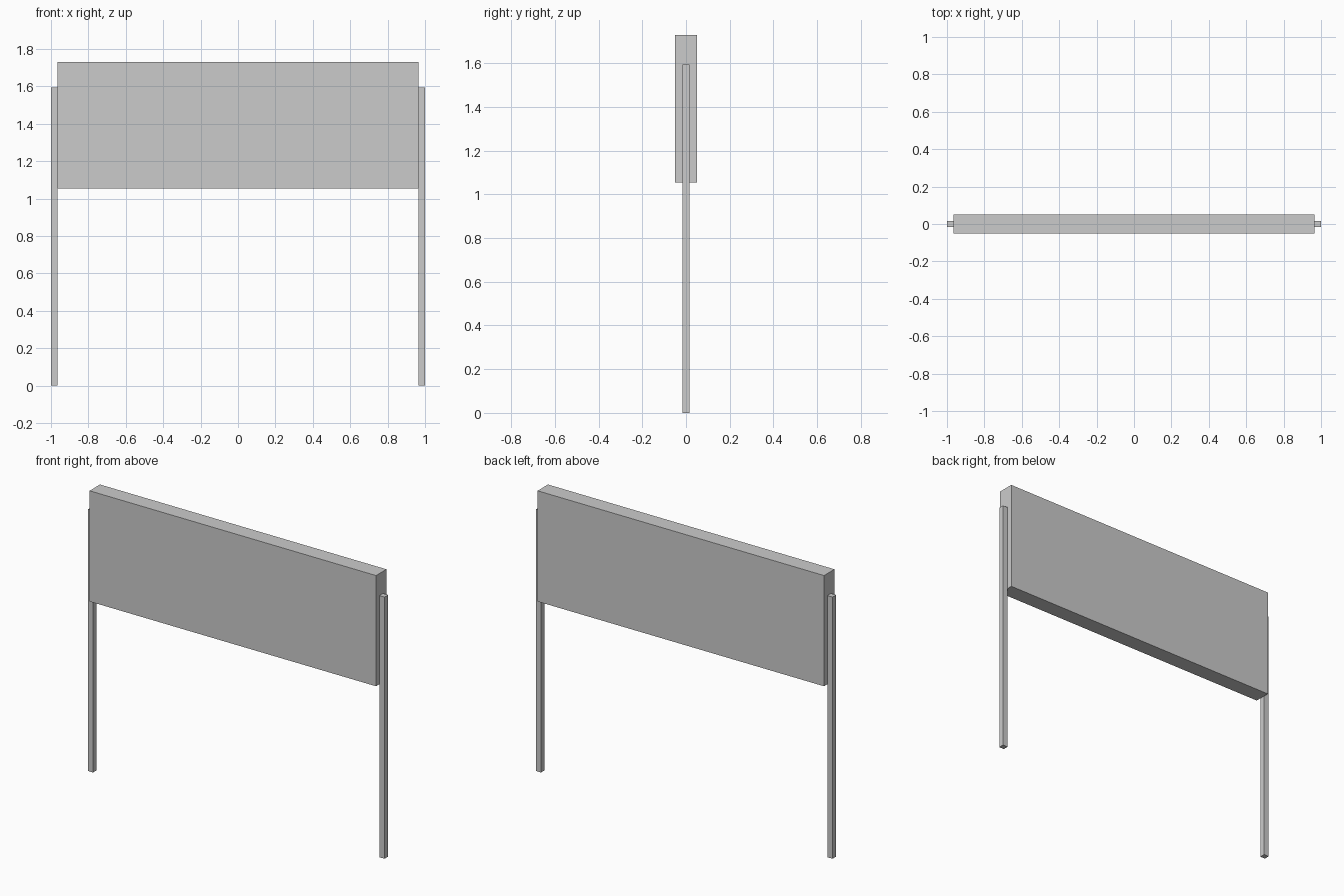
import bpy

if "Cube" in bpy.data.objects:
    bpy.data.objects.remove(bpy.data.objects["Cube"])


def box(name, x, y, z):
    """Axis-aligned box from (min, max) ranges."""
    bpy.ops.mesh.primitive_cube_add(
        size=1, location=[(a + b) / 2 for a, b in (x, y, z)])
    obj = bpy.context.object
    obj.name = name
    obj.scale = [b - a for a, b in (x, y, z)]
    bpy.ops.object.transform_apply(location=False, rotation=False, scale=True)
    return obj


POST = 0.034          # square post thickness
INNER = 1.0 - POST    # where posts meet the board

# Board held between the posts
box("sign_board", (-INNER, INNER), (-0.05, 0.05), (1.055, 1.73))

# Two square posts
for side, x in (("left", (-1.0, -INNER)), ("right", (INNER, 1.0))):
    box(side + "_post", x, (-POST / 2, POST / 2), (0.0, 1.595))
